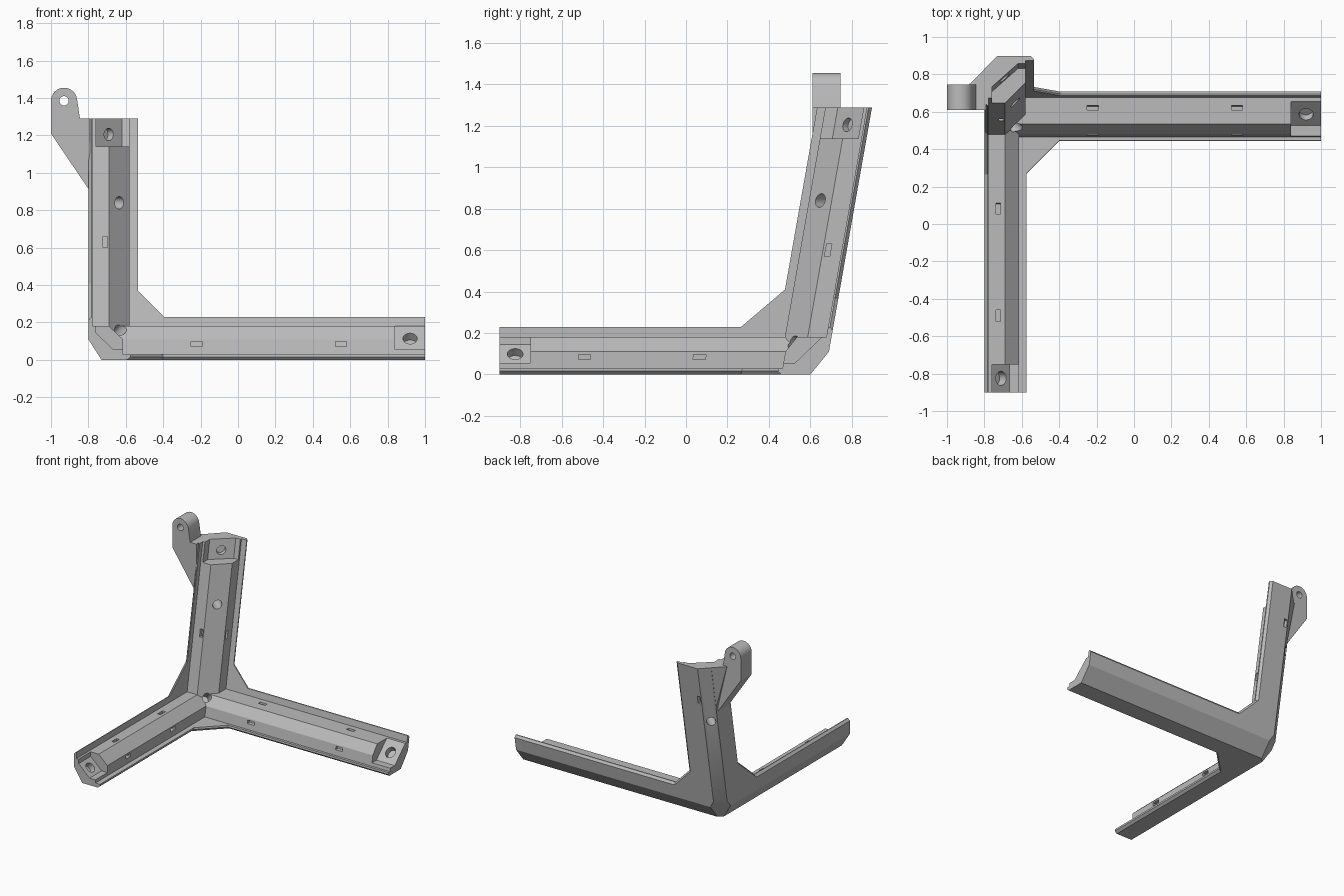
import bpy, bmesh, math
from mathutils import Vector

cube = bpy.data.objects.get("Cube")
if cube:
    bpy.data.objects.remove(cube, do_unlink=True)

grey = bpy.data.materials.new("light grey plastic")
grey.use_nodes = True
colour = (0.5, 0.5, 0.5, 1)
grey.diffuse_color = colour
grey.node_tree.nodes["Principled BSDF"].inputs["Base Color"].default_value = colour

# Corner space: a runs along +x, b along -y, c up; the outer corner is the origin.
LENGTH = (1.8, 1.59, 1.29)
LEAN = math.tan(math.radians(10))


def to_world(p):
    a, b, c = p
    lean = LEAN * (c - 0.11) if b < 1 else 0
    return Vector((a - 0.8, 0.69 - b + lean, c))


def place(p, q, w, axis):
    return [(w, p, q), (p, w, q), (p, q, w)][axis]


def finish(bm, name):
    bmesh.ops.recalc_face_normals(bm, faces=bm.faces)
    mesh = bpy.data.meshes.new(name)
    bm.to_mesh(mesh)
    bm.free()
    mesh.materials.append(grey)
    ob = bpy.data.objects.new(name, mesh)
    bpy.context.scene.collection.objects.link(ob)
    return ob


def loft(name, rings, axis):
    """Solid through rings of (profile, depth)."""
    bm = bmesh.new()
    loops = [[bm.verts.new(place(p, q, w, axis)) for p, q in pts] for pts, w in rings]
    n = len(loops[0])
    for low, high in zip(loops, loops[1:]):
        for i in range(n):
            j = (i + 1) % n
            bm.faces.new((low[i], low[j], high[j], high[i]))
    bm.faces.new(loops[0])
    bm.faces.new(loops[-1])
    return finish(bm, name)


def prism(name, pts, start, end, axis):
    return loft(name, [(pts, start), (pts, end)], axis)


def hull(name, pts):
    bm = bmesh.new()
    for p in pts:
        bm.verts.new(p)
    bmesh.ops.convex_hull(bm, input=bm.verts)
    return finish(bm, name)


def box(name, centre, size):
    bm = bmesh.new()
    bmesh.ops.create_cube(bm, size=1)
    for v in bm.verts:
        v.co = Vector(centre) + v.co * Vector(size)
    return finish(bm, name)


def rod(name, centre, direction, radius, length):
    bm = bmesh.new()
    bmesh.ops.create_cone(bm, cap_ends=True, segments=32, radius1=radius,
                          radius2=radius, depth=length)
    turn = Vector((0, 0, 1)).rotation_difference(Vector(direction))
    for v in bm.verts:
        v.co = turn @ v.co + Vector(centre)
    return finish(bm, name)


def combine(ob, others, operation):
    for other in others:
        mod = ob.modifiers.new(operation.lower(), "BOOLEAN")
        mod.object, mod.operation, mod.solver = other, operation, "EXACT"
    graph = bpy.context.evaluated_depsgraph_get()
    mesh = bpy.data.meshes.new_from_object(ob.evaluated_get(graph))
    ob.modifiers.clear()
    ob.data = mesh
    for other in others:
        bpy.data.objects.remove(other, do_unlink=True)


def plate(name, axis, len_p, len_q, wide_p, wide_q, gusset, thick):
    """L-shaped wall, its inner edge chamfered on the outer side."""
    def outline(cut):
        p, q = wide_p - cut, wide_q - cut
        return [(0, 0), (len_p, 0), (len_p, q), (wide_p + gusset, q),
                (p, wide_q + gusset), (p, len_q), (0, len_q)]
    return loft(name, [(outline(0.018), 0), (outline(0), 0.016), (outline(0), thick)], axis)


# Three walls meeting at the corner
A, B, C = LENGTH
bracket = plate("corner_bracket", 2, A, B, 0.225, 0.23, 0.175, 0.03)
back_wall = plate("back_wall", 1, A, C, 0.265, 0.23, 0.14, 0.025)
side_wall = plate("side_wall", 0, B, C, 0.265, 0.23, 0.18, 0.022)


# Thick ridge with a sloped face along each arm
def ridge(name, axis, wide, slope_p, slope_q, high):
    lo = 0.01
    pts = [(lo, lo), (wide, lo), (wide, slope_q), (slope_p, high), (lo, high)]
    return prism(name, pts, lo, LENGTH[axis], axis)


ridges = [ridge("x_ridge", 0, 0.21, 0.167, 0.11, 0.18),
          ridge("y_ridge", 1, 0.185, 0.11, 0.11, 0.18),
          ridge("z_ridge", 2, 0.22, 0.11, 0.115, 0.225)]
combine(bracket, [back_wall, side_wall] + ridges, "UNION")

# Chamfers on the outer edges and the outer corner
flat = [(-0.07, 0.22), (0.14, -0.11), (-0.07, -0.11)]
upright = [(-0.07, 0.14), (0.14, -0.07), (-0.07, -0.07)]
cutters = [prism("chamfer", upright if ax == 2 else flat, -0.2, 2, ax) for ax in range(3)]
reach = 5.5
base = Vector((-0.07, -0.07, -0.11))
tips = [base + Vector(place(0, 0, -base[i] * reach, i)) for i in range(3)]
cutters.append(hull("corner_cut", [base] + tips))

# Sloped pockets at the arm ends
for axis, start, p0, q0, p1, q1 in ((0, 1.64, 0.047, 0.18, 0.155, 0.055),
                                    (1, 1.44, 0.04, 0.145, 0.135, 0.055),
                                    (2, 1.14, 0.04, 0.165, 0.18, 0.04)):
    pts = [(p0, q0), (p1, q1), (0.4, q1), (0.4, 0.4), (p0, 0.4)]
    cutters.append(prism("pocket", pts, start, LENGTH[axis] + 0.05, axis))

# Screw holes: arm ends, corner, and through the upright
cutters += [rod("hole", (1.72, 0.105, 0.115), (0, 1, 1), 0.038, 0.1),
            rod("hole", (0.09, 1.515, 0.1), (1, 0, 1), 0.038, 0.1),
            rod("hole", (0.11, 0.105, 1.205), (1, 1, 0), 0.033, 0.08),
            rod("hole", (0.165, 0.17, 0.84), (1, 1, 0), 0.033, 0.6),
            rod("hole", (0.165, 0.18, 0.155), (1, 1, 1), 0.03, 0.2)]

# Tie slots in the ridges and the outside of the upright
long, wide, deep = 0.06, 0.025, 0.06
for a in (0.58, 1.35):
    cutters += [box("slot", (a, 0.21, 0.085), (long, deep, wide)),
                box("slot", (a, 0.08, 0.18), (long, wide, deep))]
for b in (0.62, 1.18):
    cutters += [box("slot", (0.185, b, 0.085), (deep, long, wide)),
                box("slot", (0.075, b, 0.18), (wide, long, deep))]
cutters += [box("slot", (0.09, 0.225, 0.63), (wide, deep, long)),
            box("slot", (0.22, 0.09, 0.6), (deep, wide, long)),
            box("slot", (0.09, 0, 1.02), (wide, deep, long)),
            box("slot", (0, 0.09, 1.02), (deep, wide, long))]
combine(bracket, cutters, "DIFFERENCE")

# Lean the upright back
for v in bracket.data.vertices:
    v.co = to_world(v.co)
bracket.data.flip_normals()

# Hinge ear with rounded top and pin hole
cx, cz, r = -0.93, 1.385, 0.07
arc = [(cx - r * math.cos(t), cz + r * math.sin(t))
       for t in (math.radians(170 * i / 16) for i in range(17))]
profile = [(-0.79, 0.9), (-1, 1.21)] + arc + [(-0.845, 1.29), (-0.79, 1.29)]
ear = prism("hinge_ear", profile, 0.61, 0.745, 1)
combine(ear, [rod("pin_hole", (cx, 0.68, cz), (0, 1, 0), 0.025, 0.4)], "DIFFERENCE")

# Wedge carrying the upright's chamfer out to the ear
foot = [(0.01, 0.062, 0.91), (0.01, 0.2, 0.91)]
head = [(-0.08, 0.15, C), (0.01, 0.062, C), (0.01, 0.22, C), (-0.08, 0.22, C)]
hull("ear_wedge", [to_world(p) for p in foot + head])

for ob in bpy.context.scene.objects:
    if ob.type == "MESH":
        bpy.context.view_layer.objects.active = ob
        ob.select_set(True)
bpy.ops.object.shade_smooth_by_angle(angle=math.radians(25))
